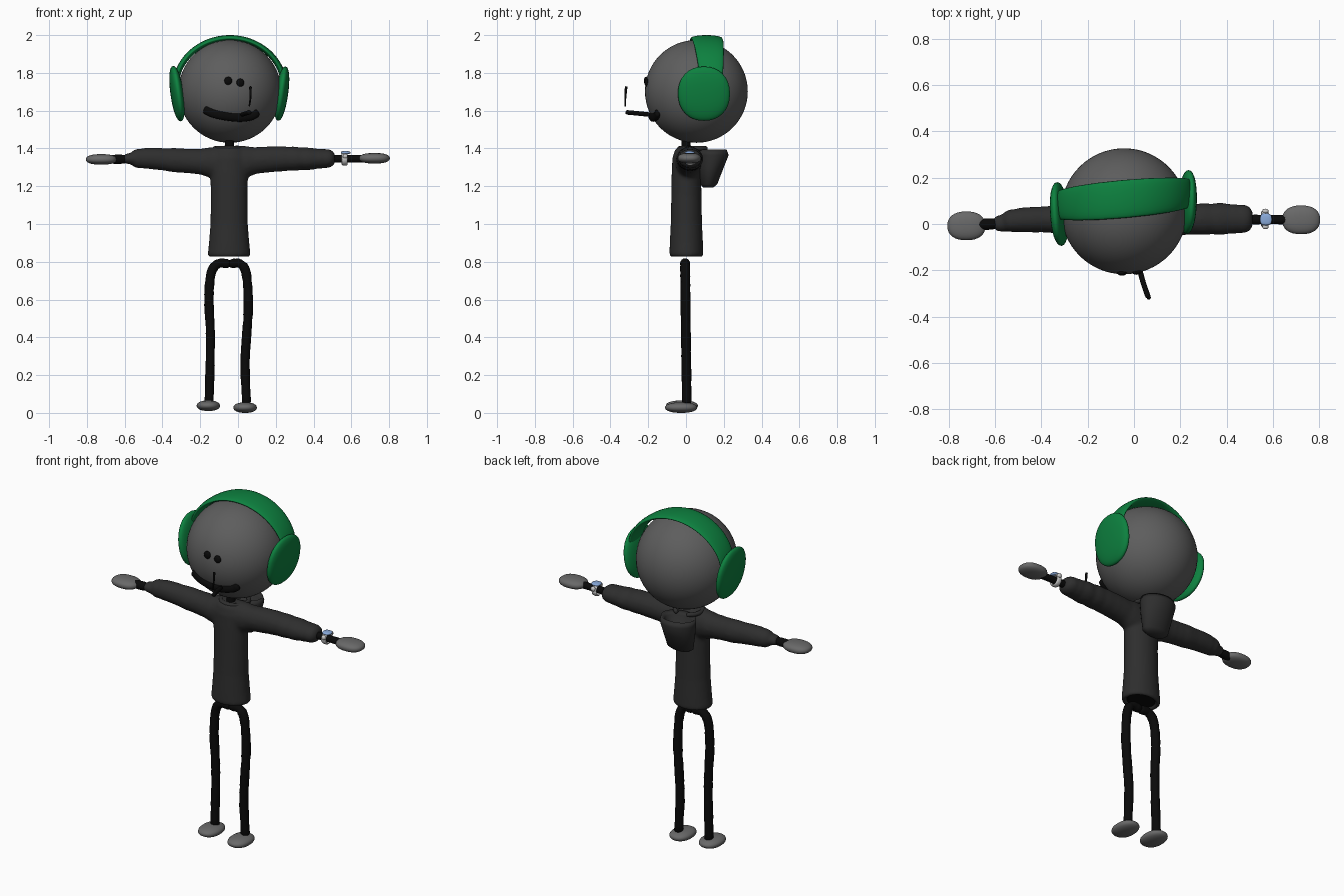
import bpy, bmesh, math, random
from mathutils import Vector, Matrix

random.seed(4)
cube = bpy.data.objects.get("Cube")
if cube:
    bpy.data.objects.remove(cube)


def material(name, *rgb):
    m = bpy.data.materials.new(name)
    m.use_nodes = True
    m.diffuse_color = (*rgb, 1)
    bsdf = m.node_tree.nodes["Principled BSDF"]
    bsdf.inputs["Base Color"].default_value = (*rgb, 1)
    bsdf.inputs["Roughness"].default_value = 0.7
    return m


GREY = material("skin grey", 0.11, 0.11, 0.11)
PALE = material("hand grey", 0.14, 0.14, 0.14)
CLOTH = material("charcoal cloth", 0.027, 0.027, 0.027)
BLACK = material("black", 0.003, 0.003, 0.003)
GREEN = material("green", 0.004, 0.22, 0.05)
WHITE = material("white", 0.6, 0.6, 0.6)
BLUE = material("light blue", 0.25, 0.4, 0.7)


def finish(bm, name, mat):
    bmesh.ops.recalc_face_normals(bm, faces=bm.faces)
    for f in bm.faces:
        f.smooth = True
    me = bpy.data.meshes.new(name)
    bm.to_mesh(me)
    bm.free()
    me.materials.append(mat)
    ob = bpy.data.objects.new(name, me)
    bpy.context.collection.objects.link(ob)
    return ob


def skin(bm, rings):
    """Join equal rings of points into a closed skin."""
    vs = [[bm.verts.new(p) for p in r] for r in rings]
    n = len(vs[0])
    for a, b in zip(vs, vs[1:]):
        for i in range(n):
            bm.faces.new((a[i], a[(i + 1) % n], b[(i + 1) % n], b[i]))
    bm.faces.new(vs[0][::-1])
    bm.faces.new(vs[-1])


def ring(c, u, v, n):
    return [c + u * math.cos(2 * math.pi * i / n) + v * math.sin(2 * math.pi * i / n)
            for i in range(n)]


def spline(pts, steps):
    """Smooth path through points of any dimension."""
    pts = [Vector(p) for p in pts]
    p = [2 * pts[0] - pts[1]] + pts + [2 * pts[-1] - pts[-2]]
    out = []
    for i in range(1, len(p) - 2):
        a, b, c, d = p[i - 1:i + 3]
        for s in range(steps):
            t = s / steps
            out.append(0.5 * (2 * b + (c - a) * t + (2 * a - 5 * b + 4 * c - d) * t * t
                              + (3 * b - a - 3 * c + d) * t ** 3))
    return out + [pts[-1]]


def tube(bm, pts, radii, ref=(0, 1, 0), n=16, steps=6, wobble=0.0):
    """Sweep an ellipse along a path, with rounded ends; radii are (along ref, across)."""
    path = spline(pts, steps)
    if len(radii) == 1:
        radii = radii * len(pts)
    size = [Vector(radii[min(i // steps, len(radii) - 1)]).lerp(
        Vector(radii[min(i // steps + 1, len(radii) - 1)]), (i % steps) / steps)
        for i in range(len(path))]
    rings = []
    last = len(path) - 1
    for i, c in enumerate(path):
        t = (path[min(i + 1, last)] - path[max(i - 1, 0)]).normalized()
        u = Vector(ref)
        u = (u - t * u.dot(t)).normalized()
        v = t.cross(u)
        k = 1 + random.uniform(-wobble, wobble)
        a, b = size[i] * k
        ends = [(0, 1)]
        if i == 0:
            ends = [(-0.6, 0.4), (-0.4, 0.8), (0, 1)]
        elif i == last:
            ends = [(0, 1), (0.4, 0.8), (0.6, 0.4)]
        for off, s in ends:
            rings.append(ring(c + t * off * min(a, b), u * a * s, v * b * s, n))
    skin(bm, rings)


def make_tube(name, mat, *args, **kw):
    bm = bmesh.new()
    tube(bm, *args, **kw)
    return finish(bm, name, mat)


def blob(name, mat, c, size, rot=(0, 0, 0), square=1.0, seg=32):
    """Ellipsoid; square below one makes it boxier."""
    bm = bmesh.new()
    bmesh.ops.create_uvsphere(bm, u_segments=seg, v_segments=seg // 2, radius=1)
    for v in bm.verts:
        v.co = Vector([math.copysign(abs(x) ** square, x) * s for x, s in zip(v.co, size)])
    ob = finish(bm, name, mat)
    ob.location, ob.rotation_euler = c, rot
    return ob


def fuse(ob, voxel, iterations):
    m = ob.modifiers.new("fuse", 'REMESH')
    m.mode, m.voxel_size, m.use_smooth_shade = 'VOXEL', voxel, True
    s = ob.modifiers.new("soften", 'SMOOTH')
    s.iterations = iterations


# Head and neck
MID = Vector((-0.043, 0.055, 1.702))
R = 0.272
blob("head", GREY, MID, (R, R, R), seg=64)
make_tube("neck", BLACK, [(-0.045, 0, 1.34), (-0.045, 0, 1.46)], [(0.025, 0.025)])


def on_face(x, z, lift=0.0):
    dx, dz = x - MID.x, z - MID.z
    return (x, MID.y - math.sqrt(R * R - dx * dx - dz * dz) - lift, z)


# Face
for side, x, z in (("right", -0.052, 1.758), ("left", 0.012, 1.748)):
    blob(side + "_eye", BLACK, on_face(x, z), (0.021, 0.012, 0.022), seg=16)
smile = [(-0.17, 1.605), (-0.13, 1.587), (-0.07, 1.573), (0.01, 1.565), (0.07, 1.573), (0.098, 1.59)]
make_tube("mouth", BLACK, [on_face(x, z) for x, z in smile], [(0.016, 0.024)])
make_tube("stick", BLACK, [(0.025, -0.2, 1.58), (0.042, -0.26, 1.586), (0.06, -0.312, 1.591)],
          [(0.012, 0.012)], ref=(0, 0, 1), n=10)
make_tube("wisp", BLACK, [(0.06, -0.322, 1.625), (0.066, -0.321, 1.67), (0.066, -0.317, 1.725)],
          [(0.004, 0.004), (0.005, 0.005), (0.007, 0.007)], n=8)

# Headphones
arc = []
widths = []
for i in range(9):
    a = math.pi * (1 - i / 8)
    x = MID.x + 0.289 * math.cos(a)
    arc.append((x, 0.108 + 0.09 * (x - MID.x), 1.72 + 0.264 * math.sin(a)))
    widths.append((0.055 + 0.027 * math.sin(a), 0.016))
make_tube("headband", GREEN, arc, widths, n=24)
blob("right_ear_cup", GREEN, (-0.323, 0.043, 1.69), (0.033, 0.138, 0.148), (0, -0.14, 0.07), 0.92)
blob("left_ear_cup", GREEN, (0.232, 0.095, 1.69), (0.033, 0.138, 0.145), (0, 0.14, -0.03), 0.92)

# Sweater: torso and sleeves fused into one soft garment
bm = bmesh.new()
levels = [(0.90, 0.06, 0.05), (0.835, 0.085, 0.065), (0.822, 0.1, 0.08), (0.835, 0.114, 0.09),
          (0.9, 0.107, 0.088), (1.0, 0.099, 0.083), (1.15, 0.097, 0.08), (1.27, 0.1, 0.078),
          (1.35, 0.105, 0.074), (1.395, 0.085, 0.06), (1.41, 0.05, 0.035)]
skin(bm, [ring(Vector((-0.047, 0.002, z)), Vector((a, 0, 0)), Vector((0, b, 0)), 32)
          for z, a, b in levels])
tube(bm, [(-0.06, 0.01, 1.32), (-0.19, 0.015, 1.33), (-0.32, 0.02, 1.337), (-0.46, 0.018, 1.347),
          (-0.54, 0.013, 1.347)],
     [(0.07, 0.1), (0.066, 0.07), (0.06, 0.064), (0.056, 0.058), (0.048, 0.05)], wobble=0.03)
tube(bm, [(-0.5, 0.01, 1.346), (-0.59, 0.002, 1.346)], [(0.042, 0.036), (0.036, 0.028)])
tube(bm, [(-0.04, 0.01, 1.32), (0.1, 0.015, 1.337), (0.24, 0.02, 1.345), (0.38, 0.022, 1.345),
          (0.485, 0.022, 1.347)],
     [(0.07, 0.1), (0.066, 0.07), (0.067, 0.066), (0.068, 0.058), (0.06, 0.048)], wobble=0.03)
fuse(finish(bm, "sweater", CLOTH), 0.01, 5)
blob("hem_lining", BLACK, (-0.047, 0, 0.84), (0.085, 0.068, 0.004))

# Hood hanging open behind the collar
bm = bmesh.new()
bag = [(1.192, 0.118, 0.055, 0.025), (1.21, 0.12, 0.08, 0.045), (1.3, 0.132, 0.095, 0.068),
       (1.365, 0.142, 0.104, 0.084), (1.395, 0.138, 0.1, 0.076), (1.375, 0.138, 0.08, 0.056),
       (1.28, 0.128, 0.045, 0.028)]
skin(bm, [ring(Vector((-0.047, y, z)), Vector((a, 0, 0)), Vector((0, b, 0)), 32)
          for z, y, a, b in bag])
finish(bm, "hood", CLOTH)
collar = [(-0.047 + 0.075 * math.sin(t), 0.04 - 0.075 * math.cos(t), 1.4)
          for t in [math.radians(d) for d in range(-150, 151, 30)]]
make_tube("collar", CLOTH, collar, [(0.012, 0.012)], ref=(0, 0, 1), n=12, steps=3)

# Wrists and hands
make_tube("right_wrist", BLACK, [(-0.5, 0.005, 1.345), (-0.68, -0.003, 1.342)],
          [(0.023, 0.023)], wobble=0.08)
make_tube("left_wrist", BLACK, [(0.45, 0.02, 1.345), (0.68, 0.018, 1.346)],
          [(0.02, 0.02)], wobble=0.08)
blob("right_hand", PALE, (-0.724, -0.008, 1.342), (0.082, 0.062, 0.028), square=0.85)
blob("left_hand", PALE, (0.722, 0.018, 1.348), (0.082, 0.062, 0.028), square=0.85)

# Wristwatch with band, dial and two side lugs
loop = [(0.565, 0.022 + 0.03 * math.cos(t), 1.345 + 0.03 * math.sin(t))
        for t in [math.radians(d) for d in range(0, 361, 30)]]
make_tube("watch_band", WHITE, loop, [(0.016, 0.006)], ref=(1, 0, 0), n=10, steps=2)
blob("watch_dial", BLUE, (0.57, 0.02, 1.378), (0.026, 0.026, 0.008), square=0.7, seg=16)
for i, y in enumerate((-0.012, 0.056)):
    blob(f"watch_lug_{i + 1}", WHITE, (0.568, y, 1.36), (0.013, 0.01, 0.012), square=0.7, seg=12)

# Legs and feet
legs = {
    "right": [(-0.055, 0.79), (-0.105, 0.79), (-0.142, 0.74), (-0.154, 0.6), (-0.146, 0.42),
              (-0.148, 0.25), (-0.153, 0.06)],
    "left": [(-0.035, 0.79), (0.01, 0.79), (0.043, 0.74), (0.055, 0.58), (0.045, 0.4),
             (0.037, 0.25), (0.045, 0.06)],
}
for side, path in legs.items():
    pts = [(x, -0.005 + 0.012 * (0.8 - z), z) for x, z in path]
    make_tube(side + "_leg", BLACK, pts, [(0.025, 0.024)], wobble=0.07)
blob("right_foot", PALE, (-0.157, -0.022, 0.038), (0.062, 0.085, 0.028), square=0.9)
blob("left_foot", PALE, (0.038, -0.026, 0.028), (0.062, 0.085, 0.028), square=0.9)
